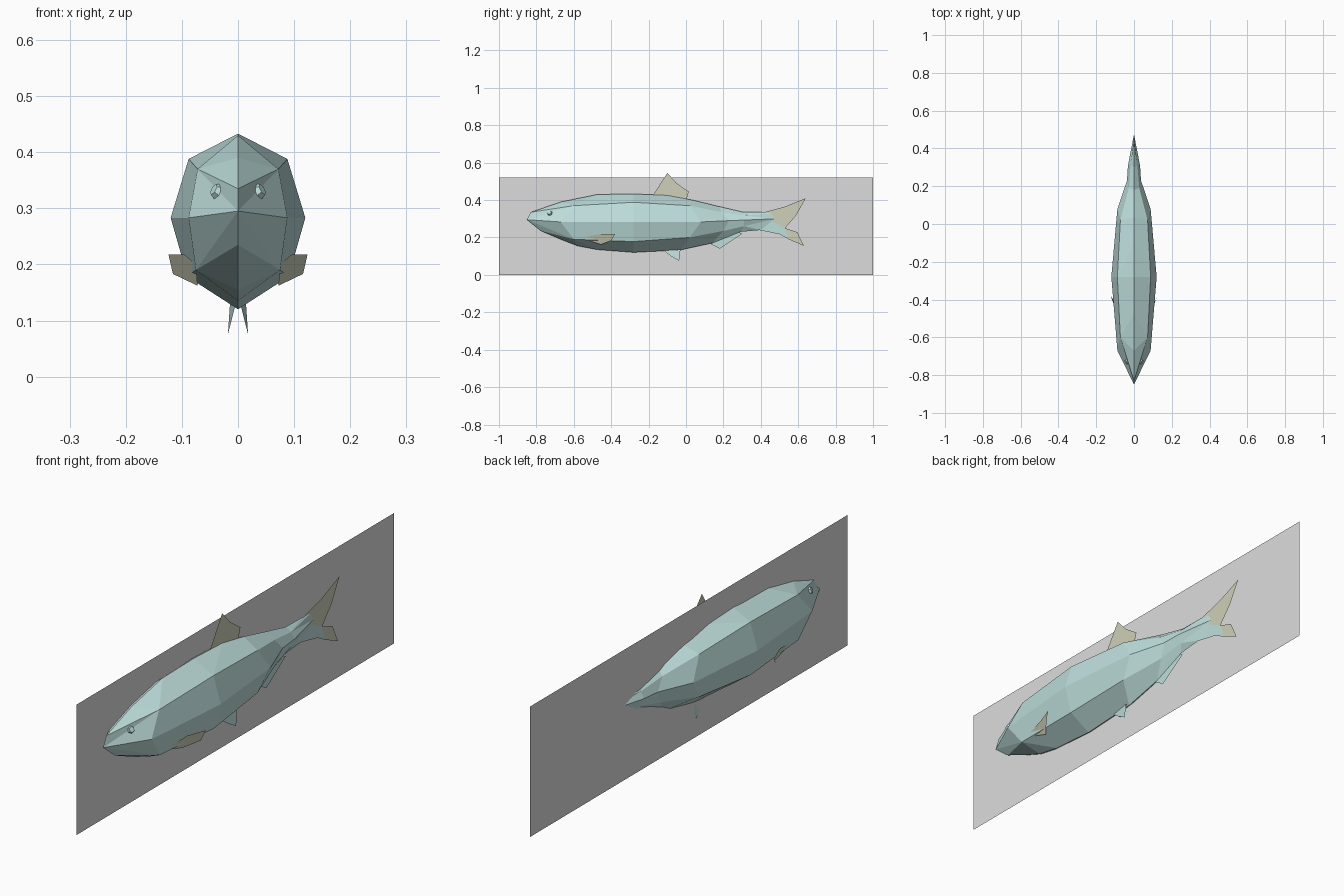
import bpy, bmesh
from mathutils import Vector

if "Cube" in bpy.data.objects:
    bpy.data.objects.remove(bpy.data.objects["Cube"])


def material(name, rgb):
    m = bpy.data.materials.new(name)
    m.diffuse_color = (*rgb, 1)
    m.use_nodes = True
    m.node_tree.nodes["Principled BSDF"].inputs["Base Color"].default_value = m.diffuse_color
    return m


TEAL = material("pale teal skin", (0.52, 0.74, 0.72))
BEIGE = material("beige fin", (0.62, 0.63, 0.48))
GREY = material("light grey panel", (0.72, 0.72, 0.72))


def finish(name, bm, mat, mirror=False):
    me = bpy.data.meshes.new(name)
    bm.to_mesh(me)
    bm.free()
    me.materials.append(mat)
    ob = bpy.data.objects.new(name, me)
    bpy.context.collection.objects.link(ob)
    if mirror:
        ob.modifiers.new("mirror", 'MIRROR').merge_threshold = 0.0005
    return ob


def sheet(name, pts, mat, mirror=False):
    """Flat fin from an outline; (y, z) points lie on the centre plane."""
    bm = bmesh.new()
    bm.faces.new([bm.verts.new(p if len(p) == 3 else (0, *p)) for p in pts])
    return finish(name, bm, mat, mirror)


# Body: sparse side rows joined to a finer centre line, one half mirrored
nose, tip = (-0.85, 0.295), (0.475, 0.30)
side = [(.088, -.67, .283), (.12, -.28, .283), (.088, .08, .283),
        (.037, .23, .29), (.032, .31, .293)]
shoulder = [(.072, -.60, .37), (.088, -.28, .388), (.072, .02, .37),
            (.028, .19, .335), (.018, .31, .318)]
belly = [(.075, -.60, .19), (.09, -.28, .178), (.072, .02, .20),
         (.028, .20, .235), (.018, .31, .26)]
back_line = [[nose, (-.83, .335), (-.67, .39), (-.475, .43)],
             [(-.28, .433)], [(-.10, .425), (.035, .40)], [(.18, .365)],
             [(.30, .337)], [(.405, .335), (.455, .33), tip]]
keel_line = [[nose, (-.775, .235), (-.67, .19), (-.58, .155)],
             [(-.475, .135), (-.28, .12)], [(-.03, .133)], [(.14, .17)],
             [(.29, .23)], [(.40, .24), tip]]

bm = bmesh.new()
cache = {}


def vert(p):
    p = p if len(p) == 3 else (0, *p)
    if p not in cache:
        cache[p] = bm.verts.new(p)
    return cache[p]


def face(*pts):
    bm.faces.new([vert(p) for p in pts])


for row, centre in ((shoulder, back_line), (belly, keel_line)):
    face(nose, side[0], row[0])
    face(tip, side[-1], row[-1])
    for a, b, c, d in zip(side, side[1:], row[1:], row):
        face(a, b, c, d)
    last = None
    for gap, points in enumerate(centre):
        chain = ([last] if last else []) + points
        pivot = row[max(gap - 1, 0)]
        ends = gap in (0, len(row))
        for j, (p, q) in enumerate(zip(chain, chain[1:])):
            if not ends and j == len(chain) - 2:
                face(pivot, row[gap], q, p)
            else:
                face(pivot, p, q)
        last = chain[-1]
bmesh.ops.recalc_face_normals(bm, faces=bm.faces)
if sum(f.normal.x * f.calc_area() for f in bm.faces) < 0:
    bmesh.ops.reverse_faces(bm, faces=bm.faces)
finish("body", bm, TEAL, True)

# Eyes: small tapered studs set on the head facets
bm = bmesh.new()
bmesh.ops.create_cone(bm, cap_ends=True, segments=6, radius1=.018,
                      radius2=.011, depth=.016)
a, b, c = Vector((0, *nose)), Vector(side[0]), Vector(shoulder[0])
normal = (b - a).cross(c - a).normalized()
if normal.x < 0:
    normal.negate()
turn = normal.to_track_quat('Z', 'Y').to_matrix().to_4x4()
bmesh.ops.transform(bm, matrix=turn, verts=bm.verts)
bmesh.ops.translate(bm, vec=(.037, -.728, .33), verts=bm.verts)
finish("eyes", bm, TEAL, True)

# Fins on the centre plane
sheet("dorsal_fin", [(-.18, .42), (-.10, .545), (-.05, .49), (.015, .445),
                     (.0, .395)], BEIGE)
sheet("anal_fin", [(.13, .165), (.18, .14), (.30, .22), (.27, .235)], TEAL)
sheet("tail_upper_lobe", [(.40, .33), (.53, .365), (.64, .41), (.59, .32),
                          (.53, .25), (.45, .29)], BEIGE)
sheet("tail_lower_root", [(.39, .24), (.45, .29), (.53, .25), (.55, .19),
                          (.50, .217)], TEAL)
sheet("tail_lower_tip", [(.53, .25), (.595, .228), (.63, .155),
                         (.55, .19)], BEIGE)

# Paired fins
sheet("pectoral_fins", [(.075, -.57, .20), (.096, -.455, .218),
                        (.124, -.38, .218), (.116, -.40, .183),
                        (.072, -.455, .162)], BEIGE, True)
sheet("pelvic_fins", [(.004, -.12, .13), (.014, -.03, .135),
                      (.018, -.037, .075), (.012, -.08, .10)], TEAL, True)

# Upright backing panel
sheet("backing_panel", [(-.013, -1, 0), (-.013, 1, 0), (-.013, 1, .52),
                        (-.013, -1, .52)], GREY)
